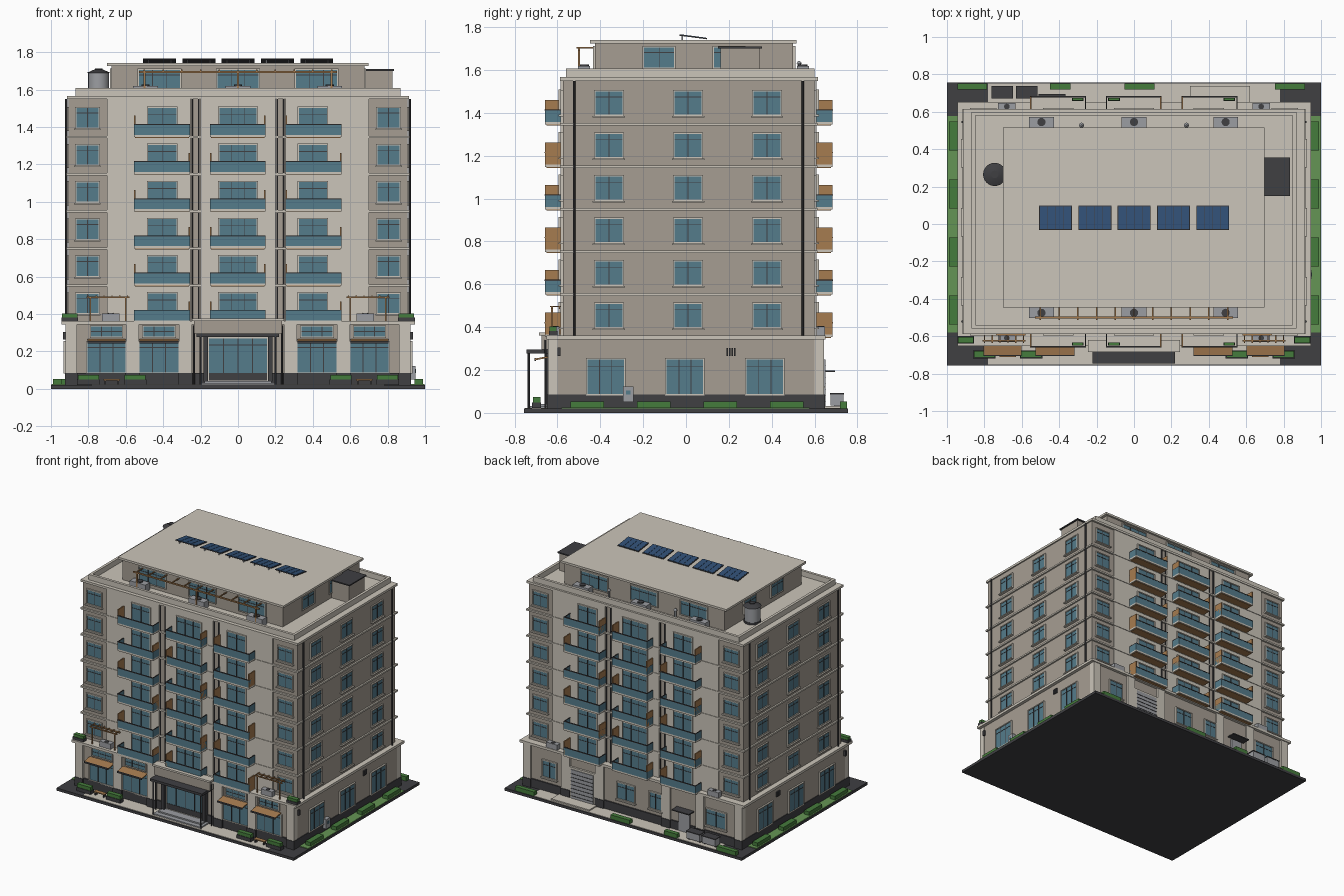
import bpy, bmesh, math
from mathutils import Matrix, Vector

if "Cube" in bpy.data.objects:
    bpy.data.objects.remove(bpy.data.objects["Cube"])

COL = dict(cream=(.60, .56, .49), taupe=(.38, .34, .29), dark=(.05, .05, .055), glass=(.09, .2, .26),
           wood=(.38, .2, .08), green=(.06, .2, .045), grass=(.13, .3, .09), blue=(.03, .08, .18), metal=(.33, .34, .36))
MATS = {}
for k, c in COL.items():
    MATS[k] = bpy.data.materials.new(k)
    MATS[k].diffuse_color = (*c, 1)
parts = {}


def part(name, mat):
    return parts.setdefault(name, (bmesh.new(), mat))[0]


def box(name, mat, x0, x1, y0, y1, z0, z1, tilt=0):
    m = (Matrix.Translation(((x0 + x1) / 2, (y0 + y1) / 2, (z0 + z1) / 2)) @ Matrix.Rotation(tilt, 4, 'X')
         @ Matrix.Diagonal((abs(x1 - x0), abs(y1 - y0), abs(z1 - z0), 1)))
    bmesh.ops.create_cube(part(name, mat), size=1, matrix=m)


def cyl(name, mat, x, y, z0, z1, r, r2=None, n=16):
    bmesh.ops.create_cone(part(name, mat), cap_ends=True, segments=n, radius1=r, radius2=r if r2 is None else r2,
                          depth=z1 - z0, matrix=Matrix.Translation((x, y, (z0 + z1) / 2)))


def sbox(s, name, mat, u0, u1, d0, d1, z0, z1):
    """Box on a facade: u runs along the wall, d is the outward distance from the centre."""
    k = -1 if s in 'FL' else 1
    if s in 'FB':
        box(name, mat, u0, u1, k * d0, k * d1, z0, z1)
    else:
        box(name, mat, k * d0, k * d1, u0, u1, z0, z1)


def window(s, u, d, w, z0, z1, bars=1, sill=True, rail=.75):
    a, b, t = u - w / 2, u + w / 2, .007
    sbox(s, 'window_glass', 'glass', a, b, d - .005, d + .004, z0, z1)
    for p, q in ((a - t, a), (b, b + t)):
        sbox(s, 'window_frames', 'cream', p, q, d - .005, d + .01, z0 - t, z1 + t)
    for p, q in ((z0 - t, z0), (z1, z1 + t)):
        sbox(s, 'window_frames', 'cream', a, b, d - .005, d + .01, p, q)
    for i in range(bars):
        c = a + w * (i + 1) / (bars + 1)
        sbox(s, 'window_bars', 'dark', c - .002, c + .002, d, d + .007, z0, z1)
    zr = z0 + (z1 - z0) * rail
    sbox(s, 'window_bars', 'dark', a, b, d, d + .006, zr - .002, zr + .002)
    if sill:
        sbox(s, 'window_sills', 'cream', a - .012, b + .012, d - .005, d + .02, z0 - .014, z0 - .006)


def planter(name, x0, x1, y0, y1, z, h=.035):
    box(name + '_troughs', 'dark', x0, x1, y0, y1, z, z + h * .5)
    box(name + '_hedges', 'green', x0 + .004, x1 - .004, y0 + .004, y1 - .004, z + h * .4, z + h)


# Site slab, paving and lawns
box('site_slab', 'dark', -1, 1, -.757, .757, 0, .02)
for k in (-1, 1):
    box('paving', 'cream', -.78, .78, k * .63, k * .752, .018, .023)
    box('lawns', 'grass', k * .92, k * .998, -.58, .577, .018, .025)
    for y in (-.46, -.15, .16, .47):
        box('side_hedges', 'green', k * .945, k * .988, y - .078, y + .078, .02, .052)

# Podium
box('podium_walls', 'taupe', -.92, .92, -.625, .63, .02, .345)
box('podium_plinth', 'dark', -.925, .925, -.637, .64, .02, .085)
box('podium_cornice', 'cream', -.945, .945, -.652, .652, .343, .362)
for s in 'FB':
    for k in (-1, 1):
        for a, b in ((.86, .922), (.53, .6), (.245, .315)):
            sbox(s, 'podium_piers', 'cream', k * a, k * b, .6, .645, .08, .345)
            sbox(s, 'pier_bases', 'dark', k * (a - .003), k * (b + .003), .6, .649, .02, .085)
for s in 'LR':
    for u in (-.375, -.005, .368):
        window(s, u, .922, .17, .088, .25, 2, False, .8)
    for i in range(4):
        sbox(s, 'wall_vents', 'dark', .19 + i * .011, .197 + i * .011, .915, .928, .265, .302)
    sbox(s, 'wall_lamps', 'dark', -.6, -.585, .92, .935, .265, .305)
sbox('R', 'meter_box', 'metal', -.295, -.245, .92, .95, .05, .122)
sbox('R', 'meter_panel', 'glass', -.28, -.26, .95, .953, .085, .105)

# Shop fronts with awnings, transoms and planters
for k in (-1, 1):
    for u, w in ((.703, .205), (.422, .208)):
        window('F', k * u, .627, w, .088, .245, 2, False, .85)
        window('F', k * u, .627, w * .8, .28, .333, 2, False, .5)
        box('awnings', 'wood', k * u - w / 2, k * u + w / 2, -.705, -.632, .252, .26, .17)
        box('awning_fascias', 'dark', k * u - w / 2, k * u + w / 2, -.706, -.7, .243, .255)
    for a, b in ((.74, .86), (.49, .61)):
        planter('street', k * a if k > 0 else -b, b if k > 0 else -a, -.718, -.676, .023, .052)
    box('benches', 'wood', k * .63, k * .72, -.71, -.68, .045, .052)
    for x in (.64, .71):
        box('bench_legs', 'dark', k * x - .004, k * x + .004, -.708, -.682, .02, .045)

# Main entrance
box('entrance_surround', 'taupe', -.235, .235, -.675, -.62, .295, .365)
box('surround_cap', 'cream', -.245, .245, -.685, -.62, .362, .376)
box('entrance_canopy', 'dark', -.222, .218, -.745, -.63, .277, .295)
box('entrance_steps', 'metal', -.2, .2, -.735, -.62, .02, .032)
box('entrance_steps', 'metal', -.18, .18, -.7, -.62, .03, .042)
window('F', 0, .63, .31, .045, .27, 3, False, .84)
for k in (-1, 1):
    box('entrance_jambs', 'dark', k * .16, k * .185, -.66, -.62, .04, .28)
    cyl('canopy_columns', 'dark', k * .2, -.733, .02, .278, .006, n=12)
    cyl('downpipes', 'dark', k * .235, -.655, .02, .34, .005, n=8)

# Rear ground floor: garage door, windows, service door, bins
for u, w in ((.705, .11), (.06, .14), (-.19, .1), (-.7, .16)):
    window('B', u, .632, w, .13, .25, 1)
sbox('B', 'garage_frame', 'cream', .315, .53, .62, .645, .025, .265)
sbox('B', 'garage_door', 'metal', .33, .515, .62, .65, .025, .25)
for i in range(7):
    sbox('B', 'garage_slats', 'dark', .33, .515, .65, .653, .05 + i * .028, .053 + i * .028)
box('loading_pad', 'cream', .3, .62, .64, .737, .02, .032)
sbox('B', 'service_door', 'metal', -.48, -.39, .62, .645, .025, .18)
box('service_canopy', 'dark', -.51, -.365, .63, .695, .19, .198)
for x in (-.705, -.573):
    box('bins', 'metal', x - .055, x + .055, .675, .735, .035, .085)
    box('bin_lids', 'dark', x - .058, x + .058, .672, .738, .085, .092)
    for k in (-1, 1):
        box('bin_wheels', 'dark', x + k * .045 - .006, x + k * .045 + .006, .69, .72, .023, .036)
for a, b in ((-.945, -.785), (-.45, -.34), (-.05, .11), (.755, .915)):
    box('rear_hedges', 'green', a, b, .718, .752, .02, .052)

# Tower
DF, DB, P = .575, .60, .1985
box('tower_walls', 'taupe', -.905, .905, -DF, DB, .35, 1.565)
BAYS = ((-.557, -.257, -.405, .15), (-.15, .147, 0, .2), (.253, .553, .4, .15))
for s, d in (('F', DF), ('B', DB)):
    for a, b in ((-.70, -.255), (-.2, .2), (.255, .70)):
        sbox(s, 'bay_walls', 'cream', a, b, d - .02, d + .01, .36, 1.556)
    for k in (-1, 1):
        for x in (.21, .245):
            cyl('downpipes', 'dark', k * x, -(d + .006) if s == 'F' else d + .006, .36, 1.55, .004, n=8)
for k in (-1, 1):
    for y in (-.522, .545):
        cyl('downpipes', 'dark', k * .918, y, .36, 1.55, .006, n=8)
for i in range(6):
    f = .36 + i * P
    if i:
        box('floor_bands', 'cream', -.917, .917, -DF - .014, DB + .014, f - .012, f)
    for s, d in (('F', DF), ('B', DB)):
        for k in (-1, 1):
            window(s, k * .805, d, .118, f + .045, f + .148)
        for j, (a, b, c, w) in enumerate(BAYS):
            o = d + .083
            window(s, c, d + .01, w, f + .012, f + .15, 2 if w > .15 else 1, False)
            # balcony slab, glass balustrade, rail, screen, plant
            sbox(s, 'balcony_slabs', 'cream', a, b, d, o, f - .007, f + .006)
            sbox(s, 'balcony_soffits', 'wood', a + .006, b - .006, d, o - .006, f - .011, f - .007)
            sbox(s, 'balcony_glass', 'glass', a, b, o - .005, o, f + .006, f + .058)
            sbox(s, 'balcony_rails', 'dark', a, b, o - .007, o + .002, f + .058, f + .063)
            for e, q in ((a, 1), (b, -1)):
                sbox(s, 'balcony_glass', 'glass', e, e + q * .004, d, o, f + .006, f + .058)
                sbox(s, 'balcony_rails', 'dark', e, e + q * .005, d, o, f + .058, f + .063)
            left = (i + j) % 2
            e = a if left else b - .008
            sbox(s, 'privacy_screens', 'wood', e, e + .008, d, o, f + .006, f + .108)
            e = b - .075 if left else a + .012
            sbox(s, 'balcony_planters', 'dark', e, e + .063, o - .025, o - .008, f + .006, f + .03)
            sbox(s, 'balcony_plants', 'green', e + .003, e + .06, o - .024, o - .009, f + .03, f + .052)
    for s in 'LR':
        for u in (-.36, .01, .378):
            window(s, u, .905, .127, f + .04, f + .148)

# Podium terrace: pergolas, tables, planters, cooling units
for k in (-1, 1):
    for y in (-.625, -.592):
        box('terrace_pergola', 'wood', k * .58, k * .81, y - .004, y + .004, .485, .493)
    for i in range(6):
        x = k * (.59 + i * .042)
        box('terrace_pergola', 'wood', x - .003, x + .003, -.635, -.58, .493, .499)
    for x in (.6, .79):
        box('terrace_pergola', 'wood', k * x - .004, k * x + .004, -.629, -.621, .36, .487)
    planter('terrace', k * .9 - .045, k * .9 + .045, -.64, -.6, .362, .04)
    for y in (-.61, .628):
        box('terrace_units', 'metal', k * .68 - .047, k * .68 + .047, y - .02, y + .02, .362, .402)
        cyl('unit_fans', 'dark', k * .68, y, .4, .405, .015)

# Roof cornice and parapet
box('roof_cornice', 'cream', -.915, .915, -.588, .615, 1.55, 1.567)
for y in (-.56, .58):
    box('parapet', 'cream', -.868, .868, y, y + .02, 1.565, 1.608)
for x in (-.868, .848):
    box('parapet', 'cream', x, x + .02, -.54, .58, 1.565, 1.608)

# Penthouse
box('penthouse_walls', 'taupe', -.675, .675, -.425, .5, 1.565, 1.727)
box('penthouse_roof', 'cream', -.70, .697, -.447, .515, 1.725, 1.741)
for s, d in (('F', .425), ('B', .5)):
    for u in (-.42, 0, .42):
        window(s, u, d, .22, 1.6, 1.705, 2, False)
for s in 'LR':
    for u in (-.125, .2):
        window(s, u, .675, .14, 1.612, 1.705, 1, False)

# Roof equipment: solar panels, lift room, tank, cooling units, vents
for i in range(5):
    x = -.419 + i * .21
    box('panel_frames', 'dark', x - .088, x + .088, -.032, .098, 1.752, 1.757, -.13)
    for c in range(4):
        box('solar_cells', 'blue', x - .084 + c * .0425, x - .044 + c * .0425, -.028, .094, 1.7545, 1.759, -.13)
    for e in (-.06, .06):
        box('panel_legs', 'metal', x + e - .003, x + e + .003, -.02, -.014, 1.74, 1.76)
box('lift_room', 'taupe', .675, .825, .16, .345, 1.565, 1.7)
box('lift_room_roof', 'dark', .67, .835, .15, .355, 1.7, 1.709)
cyl('water_tank', 'metal', -.745, .265, 1.58, 1.69, .056, n=24)
cyl('tank_base', 'dark', -.745, .265, 1.565, 1.582, .06, n=24)
cyl('tank_lid', 'dark', -.745, .265, 1.69, 1.708, .062, .022, 24)
cyl('tank_lid', 'dark', -.745, .265, 1.706, 1.714, .02, n=24)
for x in (-.495, 0, .49):
    for y in (-.475, .545):
        box('cooling_units', 'metal', x - .066, x + .066, y - .028, y + .028, 1.567, 1.62)
        cyl('unit_fans', 'dark', x, y, 1.618, 1.627, .022)
for x in (-.28, .28):
    cyl('roof_vents', 'metal', x, .508 + .02, 1.567, 1.63, .008, n=12)
    cyl('roof_vents', 'metal', x, .508 + .02, 1.63, 1.642, .014, .004, 12)

# Roof pergola
for y in (-.5,):
    box('roof_pergola', 'wood', -.53, .53, y - .005, y + .005, 1.69, 1.7)
for i in range(11):
    x = -.5 + i * .1
    box('roof_pergola', 'wood', x - .004, x + .004, -.512, -.425, 1.7, 1.707)
for x in (-.5, 0, .5):
    box('roof_pergola', 'wood', x - .005, x + .005, -.505, -.495, 1.565, 1.692)

# Turn the gathered parts into objects
ROUND = ('canopy_columns', 'downpipes', 'water_tank', 'tank_base', 'tank_lid', 'unit_fans', 'roof_vents')
for name, (bm, mat) in parts.items():
    me = bpy.data.meshes.new(name)
    bm.to_mesh(me)
    bm.free()
    me.materials.append(MATS[mat])
    ob = bpy.data.objects.new(name, me)
    bpy.context.collection.objects.link(ob)
    if name in ROUND:
        bpy.ops.object.select_all(action='DESELECT')
        bpy.context.view_layer.objects.active = ob
        ob.select_set(True)
        bpy.ops.object.shade_smooth_by_angle()

for m in bpy.data.materials:
    if m.users and not m.is_grease_pencil:
        m.use_nodes = True
        m.node_tree.nodes["Principled BSDF"].inputs["Base Color"].default_value = m.diffuse_color
